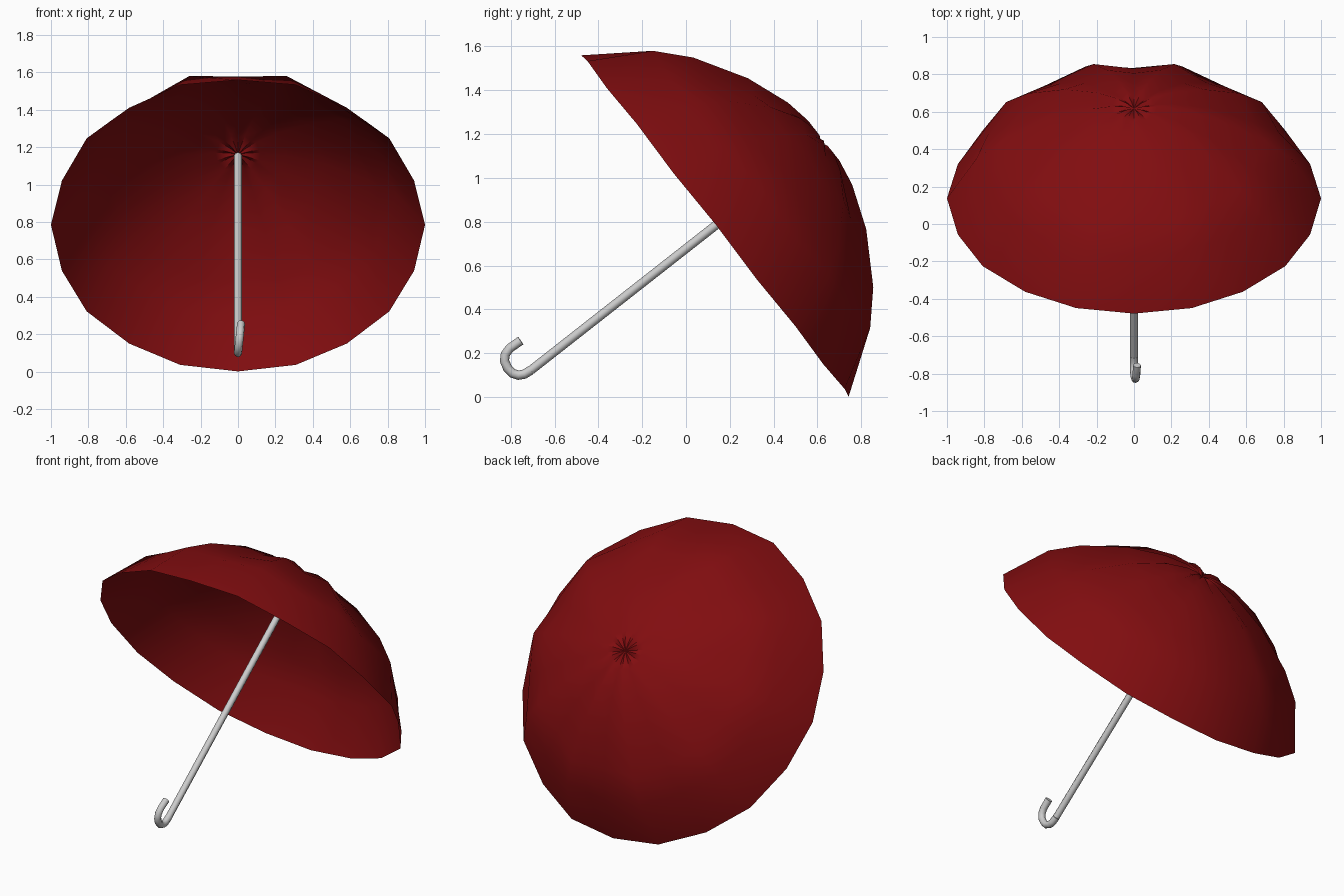
import bpy, bmesh, math
from mathutils import Vector

if "Cube" in bpy.data.objects:
    bpy.data.objects.remove(bpy.data.objects["Cube"])

# Tilted frame: rim centre, shaft axis and the "up" direction in the rim plane
CENTRE = Vector((0, 0.135, 0.783))
AXIS = Vector((0, 0.787, 0.617))
UP = Vector((0, -0.617, 0.787))

def place(x, v, a):
    return CENTRE + Vector((x, 0, 0)) + UP * v + AXIS * a

def smooth(ob, degrees):
    bpy.context.view_layer.objects.active = ob
    ob.select_set(True)
    if ob.type == 'CURVE':
        bpy.ops.object.convert(target='MESH')
    bpy.ops.object.shade_smooth_by_angle(angle=math.radians(degrees))
    bpy.context.object.select_set(False)

def tube(name, points, radius, sides=12):
    curve = bpy.data.curves.new(name, 'CURVE')
    curve.dimensions = '3D'
    curve.bevel_depth = radius
    curve.bevel_resolution = sides // 4 - 1
    curve.use_fill_caps = True
    spline = curve.splines.new('POLY')
    spline.points.add(len(points) - 1)
    for p, co in zip(spline.points, points):
        p.co = (*co, 1)
    ob = bpy.data.objects.new(name, curve)
    bpy.context.collection.objects.link(ob)
    smooth(ob, 50)

# Canopy: ten bulging panels, pinched at the ribs (odd columns)
# rings: crest radius, crest height, valley radius, valley height
RINGS = [(1.0, 0.003, 0.99, -0.004), (0.845, 0.267, 0.815, 0.25),
         (0.70, 0.393, 0.665, 0.363), (0.46, 0.531, 0.445, 0.504),
         (0.25, 0.606, 0.245, 0.582), (0.12, 0.628, 0.118, 0.609),
         (0.05, 0.627, 0.05, 0.614)]
COLS = 20
bm = bmesh.new()
rows = []
for cr, ca, vr, va in RINGS:
    row = []
    for k in range(COLS):
        t = math.tau * k / COLS
        r, a = (vr, va) if k % 2 else (cr, ca)
        row.append(bm.verts.new(place(r * math.cos(t), r * math.sin(t), a)))
    rows.append(row)
apex = bm.verts.new(place(0, 0, 0.612))
for lo, hi in zip(rows, rows[1:]):
    for k in range(COLS):
        n = (k + 1) % COLS
        bm.faces.new((lo[k], lo[n], hi[n], hi[k]))
for k in range(COLS):
    bm.faces.new((rows[-1][k], rows[-1][(k + 1) % COLS], apex))
bm.normal_update()
if apex.normal.dot(AXIS) < 0:
    bmesh.ops.reverse_faces(bm, faces=bm.faces)
mesh = bpy.data.meshes.new("canopy")
bm.to_mesh(mesh)
bm.free()
canopy = bpy.data.objects.new("canopy", mesh)
bpy.context.collection.objects.link(canopy)
red = bpy.data.materials.new("red_fabric")
red.diffuse_color = (0.22, 0.004, 0.005, 1)
red.use_nodes = True
red.node_tree.nodes["Principled BSDF"].inputs["Base Color"].default_value = red.diffuse_color
mesh.materials.append(red)
smooth(canopy, 60)

# Shaft
tube("shaft", [place(0, 0, -1.07), place(0, 0, 0.605)], 0.0205)

# Hooked handle, slightly twisted to one side
tube("hook_handle", [place(0, 0, -1.07), (0, -0.738, 0.104), (0, -0.765, 0.099),
                     (0.001, -0.793, 0.108), (0.003, -0.815, 0.132),
                     (0.007, -0.829, 0.165), (0.010, -0.825, 0.195),
                     (0.013, -0.805, 0.222), (0.016, -0.755, 0.257)], 0.0215)
